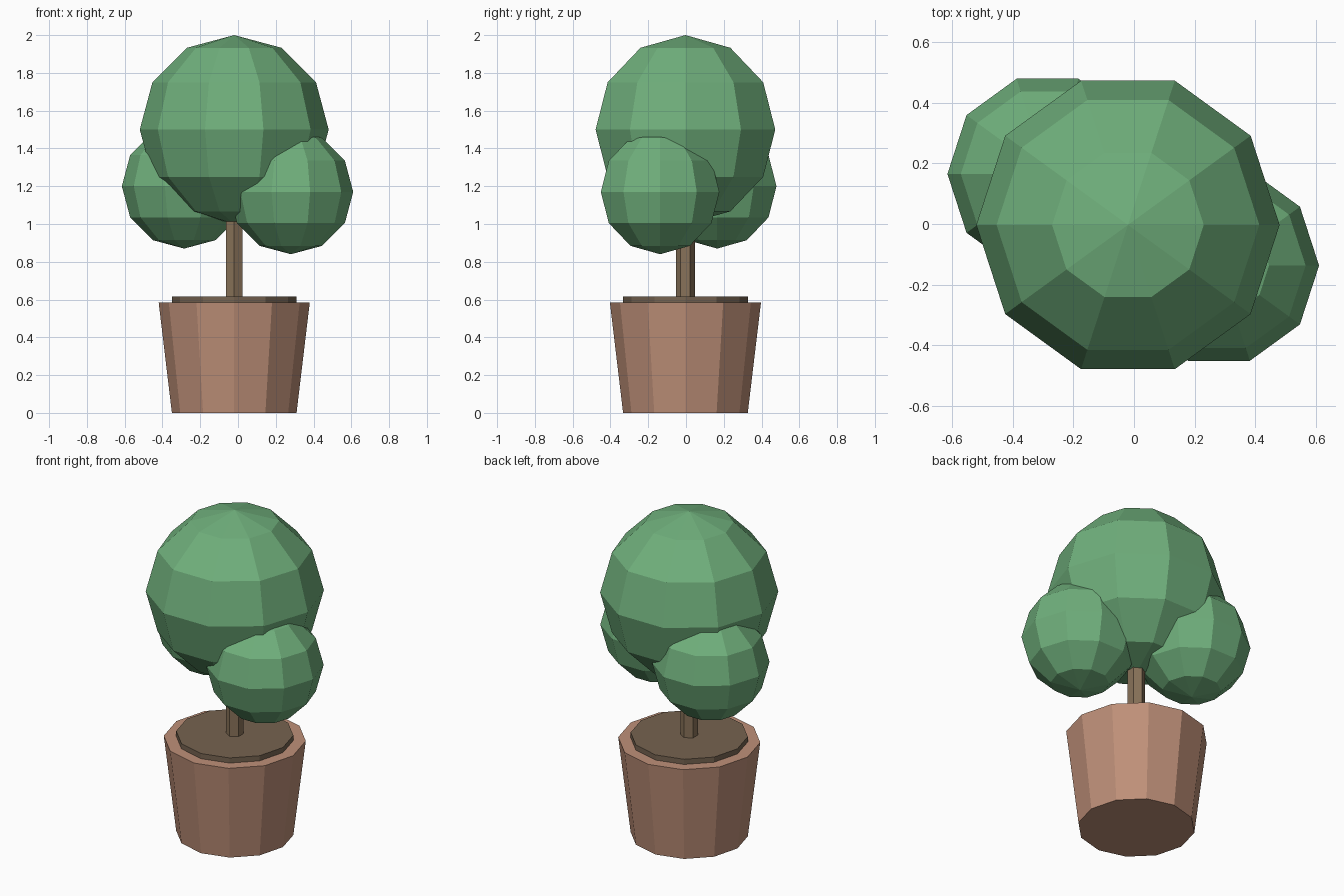
import bpy, bmesh
from math import sin, cos, pi

if "Cube" in bpy.data.objects:
    bpy.data.objects.remove(bpy.data.objects["Cube"])


def material(name, rgb):
    m = bpy.data.materials.new(name)
    m.diffuse_color = (*rgb, 1)
    m.use_nodes = True
    m.node_tree.nodes["Principled BSDF"].inputs["Base Color"].default_value = m.diffuse_color
    return m


def lathe(name, profile, sides, centre, mat, phase=0.0):
    """Flat-shaded solid of revolution from (radius, z) points, bottom to top."""
    bm = bmesh.new()
    rings = []
    for r, z in profile:
        n = sides if r > 1e-5 else 1
        rings.append([bm.verts.new((r * cos(phase + 2 * pi * i / sides),
                                    r * sin(phase + 2 * pi * i / sides), z))
                      for i in range(n)])
    for low, high in zip(rings, rings[1:]):
        for i in range(sides):
            j = (i + 1) % sides
            quad = [low[i % len(low)], low[j % len(low)],
                    high[j % len(high)], high[i % len(high)]]
            bm.faces.new(list(dict.fromkeys(quad)))
    # flat caps on open ends
    if len(rings[0]) > 1:
        bm.faces.new(rings[0][::-1])
    if len(rings[-1]) > 1:
        bm.faces.new(rings[-1])
    bmesh.ops.recalc_face_normals(bm, faces=bm.faces[:])
    mesh = bpy.data.meshes.new(name)
    bm.to_mesh(mesh)
    bm.free()
    mesh.materials.append(mat)
    ob = bpy.data.objects.new(name, mesh)
    ob.location = centre
    bpy.context.collection.objects.link(ob)
    return ob


def foliage(name, radius, centre, mat):
    profile = [(radius * sin(pi * k / 6), -radius * cos(pi * k / 6)) for k in range(7)]
    return lathe(name, profile, 10, centre, mat)


green = material("leaf_green", (0.16, 0.43, 0.20))
clay = material("terracotta", (0.52, 0.28, 0.19))
earth = material("soil_brown", (0.18, 0.125, 0.08))
bark = material("bark_brown", (0.25, 0.17, 0.10))

base = (-0.02, -0.003, 0)

# Pot, soil disc and trunk share one axis
lathe("pot", [(0.33, 0), (0.40, 0.585)], 12, base, clay)
lathe("soil", [(0.33, 0.56), (0.33, 0.617)], 12, base, earth)
lathe("trunk", [(0.05, 0.58), (0.05, 1.2)], 6, base, bark, pi / 2)

# Leaf balls
foliage("foliage_main", 0.50, (-0.02, -0.003, 1.50), green)
foliage("foliage_left", 0.33, (-0.285, 0.165, 1.20), green)
foliage("foliage_right", 0.33, (0.28, -0.137, 1.17), green)
